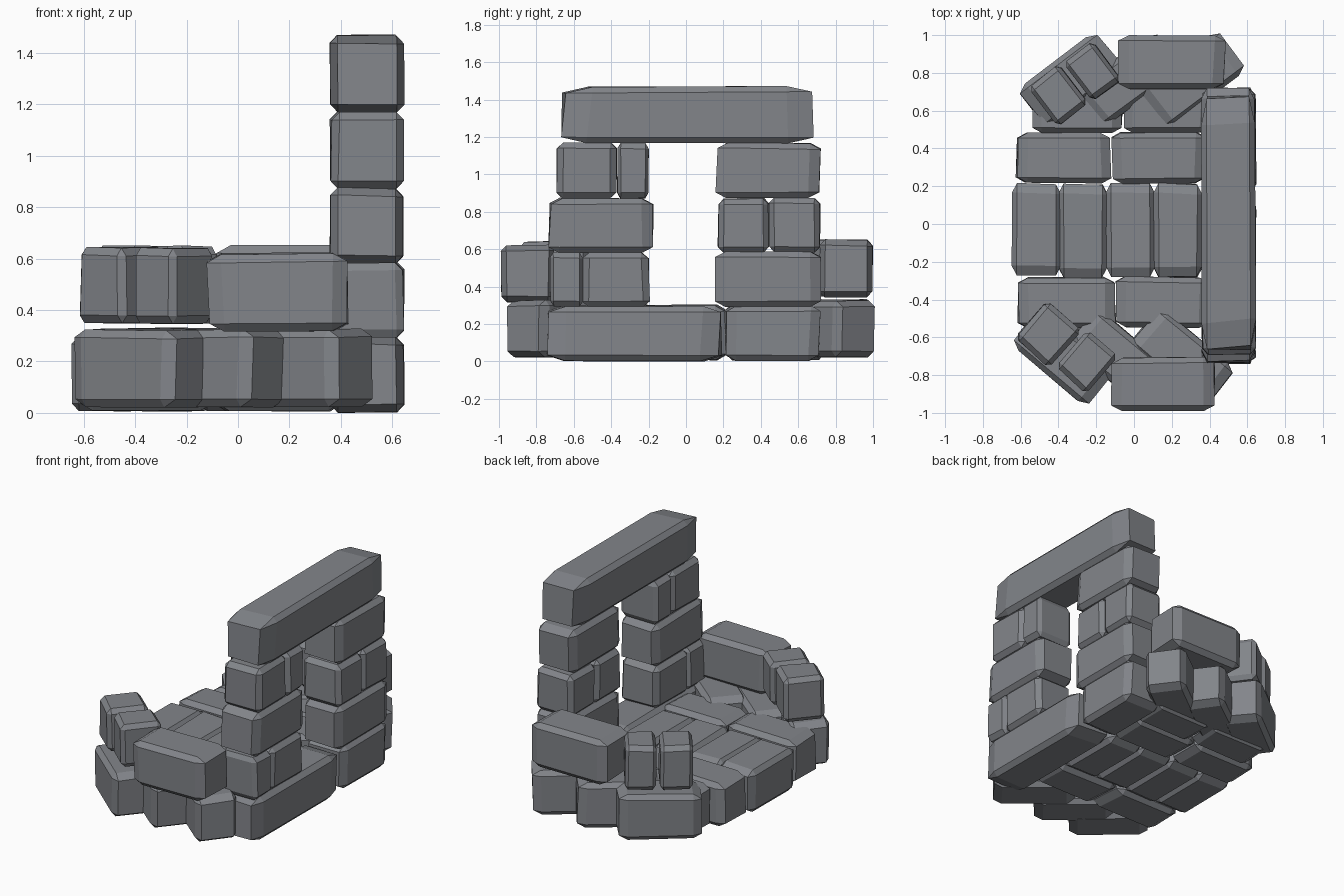
import bpy, bmesh, math, random
from mathutils import Matrix, Vector

if "Cube" in bpy.data.objects:
    bpy.data.objects.remove(bpy.data.objects["Cube"])

random.seed(7)
stone = bpy.data.materials.new("grey stone")
stone.diffuse_color = (0.225, 0.235, 0.255, 1)
stone.use_nodes = True
stone.node_tree.nodes["Principled BSDF"].inputs["Base Color"].default_value = stone.diffuse_color


def brick(name, x0, x1, y0, y1, z0, z1, angle=0, bevel=0.1):
    """Chamfered, slightly uneven stone; extents are given before rotation about its centre."""
    bm = bmesh.new()
    bmesh.ops.create_cube(bm, size=1)
    for v in bm.verts:
        # pull corners in a little so no two stones match
        v.co = Vector([c * (1 - random.uniform(0, 0.08)) for c in v.co])
        if v.co.z < 0:
            v.co.z = -0.5 + random.uniform(0, 0.015)
    bmesh.ops.bevel(bm, geom=bm.edges[:], offset=bevel, segments=1,
                    affect='EDGES', profile=0.5)
    size = Matrix.Diagonal((x1 - x0, y1 - y0, z1 - z0, 1))
    bmesh.ops.transform(bm, matrix=size, verts=bm.verts)
    bmesh.ops.recalc_face_normals(bm, faces=bm.faces)
    me = bpy.data.meshes.new(name)
    bm.to_mesh(me)
    bm.free()
    me.materials.append(stone)
    ob = bpy.data.objects.new(name, me)
    ob.location = ((x0 + x1) / 2, (y0 + y1) / 2, (z0 + z1) / 2)
    ob.rotation_euler.z = math.radians(angle)
    bpy.context.collection.objects.link(ob)
    return ob


def turned(name, cx, cy, lx, ly, z0, z1, angle):
    return brick(name, cx - lx / 2, cx + lx / 2, cy - ly / 2, cy + ly / 2, z0, z1, angle)


# Wall courses around the doorway: y ranges per course
courses = [
    (0.0, 0.305, [(-0.75, 0.20), (0.20, 0.725)]),
    (0.29, 0.59, [(-0.73, -0.55), (-0.56, -0.19), (0.15, 0.725)]),
    (0.58, 0.88, [(-0.74, -0.17), (0.165, 0.445), (0.44, 0.725)]),
    (0.87, 1.175, [(-0.70, -0.365), (-0.37, -0.195), (0.15, 0.725)]),
]
for i, (z0, z1, spans) in enumerate(courses):
    for y0, y1 in spans:
        brick(f"wall_stone_course_{i + 1}", 0.355, 0.648, y0, y1, z0, z1)

# Lintel across the top
brick("lintel", 0.355, 0.648, -0.69, 0.69, 1.165, 1.475)

# Floor: central slabs running along y
for i in range(4):
    x = -0.65 + i * 0.25
    brick("floor_slab", x, x + 0.265, -0.29, 0.22, 0.005, 0.305)
# Floor: long stones running along x
for y0, y1, xs in [(0.21, 0.49, (-0.63, -0.125, 0.375)),
                   (-0.555, -0.275, (-0.62, -0.10, 0.40)),
                   (0.475, 0.74, (-0.54, -0.06, 0.40))]:
    for a, b in zip(xs, xs[1:]):
        brick("floor_stone", a, b + 0.01, y0, y1, 0.005, 0.31)

# Lower edge stones, set diagonally on both ends
for cx in (-0.37, -0.08, 0.26):
    turned("front_edge_stone", cx, -0.705, 0.54, 0.27, 0.02, 0.33, -40)
for cx in (-0.33, -0.03, 0.31):
    turned("back_edge_stone", cx, 0.765, 0.54, 0.27, 0.02, 0.335, 37)

# Parapets: one long stone and two small turned ones at each end
brick("front_parapet_long", -0.13, 0.44, -0.995, -0.70, 0.315, 0.625)
turned("front_parapet_small", -0.455, -0.585, 0.25, 0.27, 0.345, 0.65, -41)
turned("front_parapet_small", -0.25, -0.73, 0.22, 0.27, 0.345, 0.65, -41)
brick("back_parapet_long", -0.09, 0.49, 0.71, 1.0, 0.34, 0.655)
turned("back_parapet_small", -0.40, 0.68, 0.21, 0.27, 0.345, 0.655, 37)
turned("back_parapet_small", -0.22, 0.81, 0.20, 0.27, 0.345, 0.655, 37)
